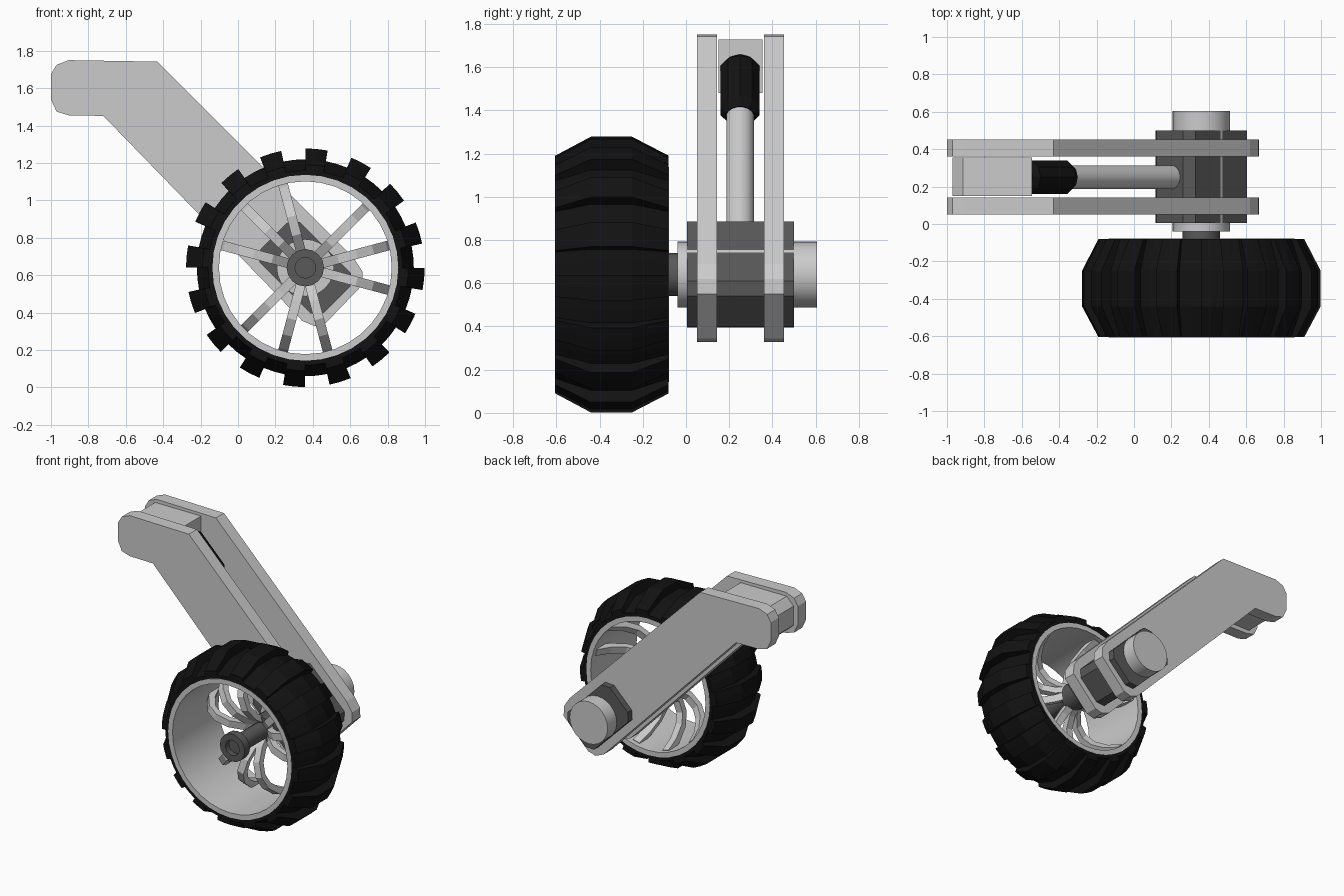
import bpy, bmesh
from math import sin, cos, radians, pi
from mathutils import Vector

if "Cube" in bpy.data.objects:
    bpy.data.objects.remove(bpy.data.objects["Cube"])

CX, CZ = 0.36, 0.64          # wheel axis (runs along y)


def material(name, value):
    m = bpy.data.materials.new(name)
    m.diffuse_color = (value, value, value, 1)
    m.use_nodes = True
    m.node_tree.nodes["Principled BSDF"].inputs["Base Color"].default_value = m.diffuse_color
    return m


RUBBER = material("black_rubber", 0.006)
DARK = material("dark_metal", 0.1)


def finish(name, bm, mat=None, smooth=False):
    bmesh.ops.remove_doubles(bm, verts=bm.verts, dist=1e-5)
    bmesh.ops.recalc_face_normals(bm, faces=bm.faces)
    me = bpy.data.meshes.new(name)
    bm.to_mesh(me)
    bm.free()
    ob = bpy.data.objects.new(name, me)
    bpy.context.collection.objects.link(ob)
    if mat:
        me.materials.append(mat)
    if smooth:
        bpy.ops.object.select_all(action='DESELECT')
        ob.select_set(True)
        bpy.context.view_layer.objects.active = ob
        bpy.ops.object.shade_smooth_by_angle(angle=radians(30))
    return ob


def skin(bm, rings, close=False, caps=False):
    """Join equal rings of points with quads."""
    vs = [[bm.verts.new(p) for p in ring] for ring in rings]
    n = len(vs[0])
    for i in range(len(vs) if close else len(vs) - 1):
        a, b = vs[i], vs[(i + 1) % len(vs)]
        for j in range(n):
            k = (j + 1) % n
            bm.faces.new((a[j], a[k], b[k], b[j]))
    if caps:
        bm.faces.new(vs[0])
        bm.faces.new(vs[-1])


def polar(r, a, y):
    return Vector((CX + r * cos(a), y, CZ + r * sin(a)))


def lathe(name, profile, n, mat=None, close=False):
    """Turn a (y, radius) profile about the wheel axis."""
    bm = bmesh.new()
    rings = [[polar(r, 2 * pi * i / n, y) for i in range(n)] for y, r in profile]
    skin(bm, rings, close=close, caps=not close)
    return finish(name, bm, mat, True)


def plate(name, pts, y0, y1, mat=None):
    """Extrude an (x, z) outline along y."""
    bm = bmesh.new()
    skin(bm, [[(x, y, z) for x, z in pts] for y in (y0, y1)], caps=True)
    return finish(name, bm, mat)


def rod(name, a, b, stations, n, mat=None):
    """Turned rod from a to b; stations are (fraction, radius)."""
    a, b = Vector(a), Vector(b)
    d = (b - a).normalized()
    s = Vector((0, 1, 0))
    t = d.cross(s)
    bm = bmesh.new()
    skin(bm, [[a.lerp(b, f) + r * (s * cos(2 * pi * (i + .5) / n) + t * sin(2 * pi * (i + .5) / n))
               for i in range(n)] for f, r in stations], caps=True)
    return finish(name, bm, mat, n > 10)


# Tyre with 16 raised tread lugs
sections = [(-0.08, 0.49, 0.49), (-0.08, 0.52, 0.55), (-0.25, 0.58, 0.638),
            (-0.44, 0.58, 0.638), (-0.605, 0.52, 0.55), (-0.605, 0.49, 0.49)]
bm = bmesh.new()
rings = []
for y, low, high in sections:
    ring = []
    for k in range(16):
        c = 84.5 + 22.5 * k
        for off, up in ((-5.4, 0), (-5.3, 1), (0, 1), (5.3, 1), (5.4, 0), (11.25, 0)):
            ring.append(polar(high if up else low, radians(c + off), y))
    rings.append(ring)
skin(bm, rings, close=True)
finish("tyre", bm, RUBBER)

# Rim
lathe("rim", [(-0.607, 0.497), (-0.607, 0.462), (-0.078, 0.462), (-0.078, 0.497)], 36, close=True)

# Nine bowed spokes in three groups of three
arc = [(0.05, -0.2), (0.11, -0.29), (0.19, -0.35), (0.28, -0.36),
       (0.36, -0.32), (0.43, -0.23), (0.475, -0.12)]
bm = bmesh.new()
for group in (15, 135, 255):
    for off in (-30, 0, 30):
        a = radians(group + off)
        side = Vector((-sin(a), 0, cos(a))) * 0.026
        rings = []
        for i, (r, y) in enumerate(arc):
            r0, y0 = arc[max(i - 1, 0)]
            r1, y1 = arc[min(i + 1, len(arc) - 1)]
            tan = Vector((r1 - r0, y1 - y0)).normalized() * 0.022
            p = polar(r, a, y)
            q = polar(r - tan.y, a, y + tan.x) - p
            rings.append([p + side + q, p - side + q, p - side - q, p + side - q])
        skin(bm, rings, caps=True)
finish("spokes", bm)

# Hub cap with recess, stepped axle, pivot pin
lathe("hub", [(-0.54, 0.055), (-0.58, 0.055), (-0.58, 0.1), (-0.52, 0.1), (-0.52, 0.06),
              (-0.25, 0.06), (-0.25, 0.1), (-0.02, 0.1)], 16, DARK)
lathe("pivot_pin", [(-0.04, 0.153), (0.605, 0.153)], 24)

# Pivot block, turned 45 degrees to line up with the arm
uv = [(-.195, .152), (.195, .152), (.24, .1), (.24, -.1),
      (.195, -.152), (-.195, -.152), (-.24, -.1), (-.24, .1)]
h = 0.5 ** 0.5
plate("pivot_block", [(CX + (u + v) * h, CZ + (v - u) * h) for u, v in uv], 0.005, 0.5, DARK)

# Twin arm plates
outline = [(-1, 1.54), (-1, 1.675), (-.97, 1.725), (-.905, 1.75), (-.43, 1.742),
           (.62, .69), (.665, .62), (.667, .55), (.47, .345), (.41, .328), (.345, .355),
           (-.72, 1.452), (-.905, 1.455), (-.97, 1.475)]
for name, y in (("arm_plate_front", 0.05), ("arm_plate_back", 0.36)):
    plate(name, outline, y, y + 0.093)

# Spacer between the upper plate ends
plate("upper_spacer", [(-.97, 1.53), (-.97, 1.67), (-.915, 1.727), (-.545, 1.727),
                       (-.545, 1.48), (-.915, 1.48)], 0.15, 0.355)

# Damper body and piston rod
rod("damper_body", (-.59, .25, 1.61), (-.35, .25, 1.37),
    [(0, .07), (.1, .095), (.88, .095), (1, .07)], 10, RUBBER)
rod("damper_rod", (-.4, .25, 1.42), (.25, .25, .77), [(0, .065), (1, .065)], 16)
